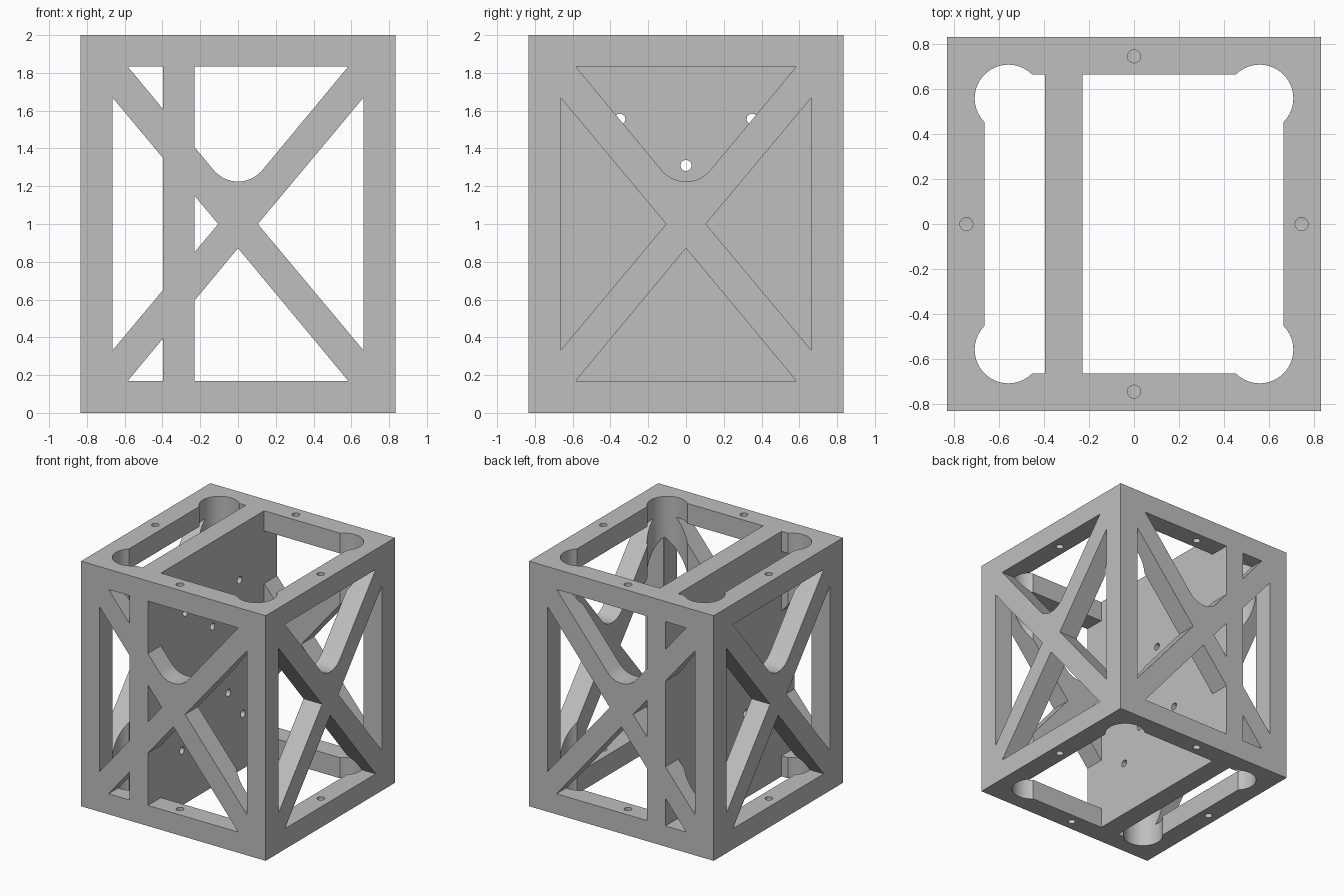
import bpy, bmesh, math
from mathutils import Matrix, Vector

if "Cube" in bpy.data.objects:
    bpy.data.objects.remove(bpy.data.objects["Cube"])

W, H, T = 0.833, 2.0, 0.167      # half width, height, wall thickness
IN = W - T                       # half width of the cavity
PX0, PX1 = -0.397, -0.23         # divider plate sides
HOLE_R = 0.029

grey = bpy.data.materials.new("grey plastic")
grey.diffuse_color = (0.52, 0.52, 0.52, 1)
grey.use_nodes = True
grey.node_tree.nodes["Principled BSDF"].inputs["Base Color"].default_value = grey.diffuse_color


def prism(name, points, direction, matrix=Matrix()):
    """Solid made by sweeping a flat outline along a direction."""
    bm = bmesh.new()
    face = bm.faces.new([bm.verts.new(p) for p in points])
    ext = bmesh.ops.extrude_face_region(bm, geom=[face])
    verts = [g for g in ext["geom"] if isinstance(g, bmesh.types.BMVert)]
    bmesh.ops.translate(bm, verts=verts, vec=Vector(direction))
    bmesh.ops.recalc_face_normals(bm, faces=bm.faces)
    bm.transform(matrix)
    mesh = bpy.data.meshes.new(name)
    bm.to_mesh(mesh)
    bm.free()
    mesh.materials.append(grey)
    obj = bpy.data.objects.new(name, mesh)
    bpy.context.collection.objects.link(obj)
    return obj


def block(name, x0, x1, y0, y1, z0, z1):
    return prism(name, [(x0, y0, z0), (x1, y0, z0), (x1, y1, z0), (x0, y1, z0)],
                 (0, 0, z1 - z0))


def rod(name, r, z0, z1, matrix, n):
    ring = [(r * math.cos(2 * math.pi * i / n), r * math.sin(2 * math.pi * i / n), z0)
            for i in range(n)]
    return prism(name, ring, (0, 0, z1 - z0), matrix)


def combine(target, tool, operation):
    mod = target.modifiers.new(operation.lower(), 'BOOLEAN')
    mod.operation, mod.solver, mod.object = operation, 'EXACT', tool
    bpy.context.view_layer.objects.active = target
    bpy.ops.object.modifier_apply(modifier=mod.name)
    bpy.data.objects.remove(tool, do_unlink=True)


def cut(target, tool):
    combine(target, tool, 'DIFFERENCE')


# Outer block, hollowed from top to bottom
frame = block("frame", -W, W, -W, W, 0, H)
cut(frame, block("cavity", -IN, IN, -IN, IN, -0.1, H + 0.1))

# Round bores in the inner corners
for sx in (-1, 1):
    for sy in (-1, 1):
        cut(frame, rod("bore", 0.15, -0.1, H + 0.1,
                       Matrix.Translation((sx * 0.56, sy * 0.56, 0)), 64))

# Window outlines around the X brace: rounded top, bottom, left and right
ang = math.atan2(0.705, 0.585)
arc_r, arc_z = 0.168, 1.393
top = [(-0.585, 1.835)]
for i in range(17):
    a = -ang + 2 * ang * i / 16
    top.append((arc_r * math.sin(a), arc_z - arc_r * math.cos(a)))
top.append((0.585, 1.835))
bottom = [(-0.585, 0.168), (0.585, 0.168), (0, 0.872)]
right = [(0.665, 0.33), (0.665, 1.67), (0.105, 1.0)]
left = [(-u, z) for u, z in right]

# Cut the four windows and the bar holes on each of the four walls
for k in range(4):
    turn = Matrix.Rotation(k * math.pi / 2, 4, 'Z')
    for outline in (top, bottom, left, right):
        cut(frame, prism("window", [(u, -0.95, z) for u, z in outline], (0, 0.37, 0), turn))
    place = turn @ Matrix.Translation((0, -0.747, 0))
    for z0, z1 in ((-0.1, 0.25), (1.75, 2.1)):
        cut(frame, rod("bar_hole", HOLE_R, z0, z1, place, 24))

# Divider plate, flush with the outside, with its mounting holes
plate = block("divider", PX0, PX1, -W, W, 0, H)
spots = [(0, 1.31)] + [(s * y, z) for s in (-1, 1)
                       for y, z in ((0.35, 1.555), (0.205, 0.69), (0.393, 0.448))]
for y, z in spots:
    place = Matrix.Translation(((PX0 + PX1) / 2, y, z)) @ Matrix.Rotation(math.pi / 2, 4, 'Y')
    cut(plate, rod("plate_hole", HOLE_R, -0.2, 0.2, place, 24))
combine(frame, plate, 'UNION')

# Smooth the round walls, keep the edges sharp
bpy.ops.object.select_all(action='DESELECT')
frame.select_set(True)
bpy.context.view_layer.objects.active = frame
bpy.ops.object.shade_smooth_by_angle(angle=math.radians(25))
